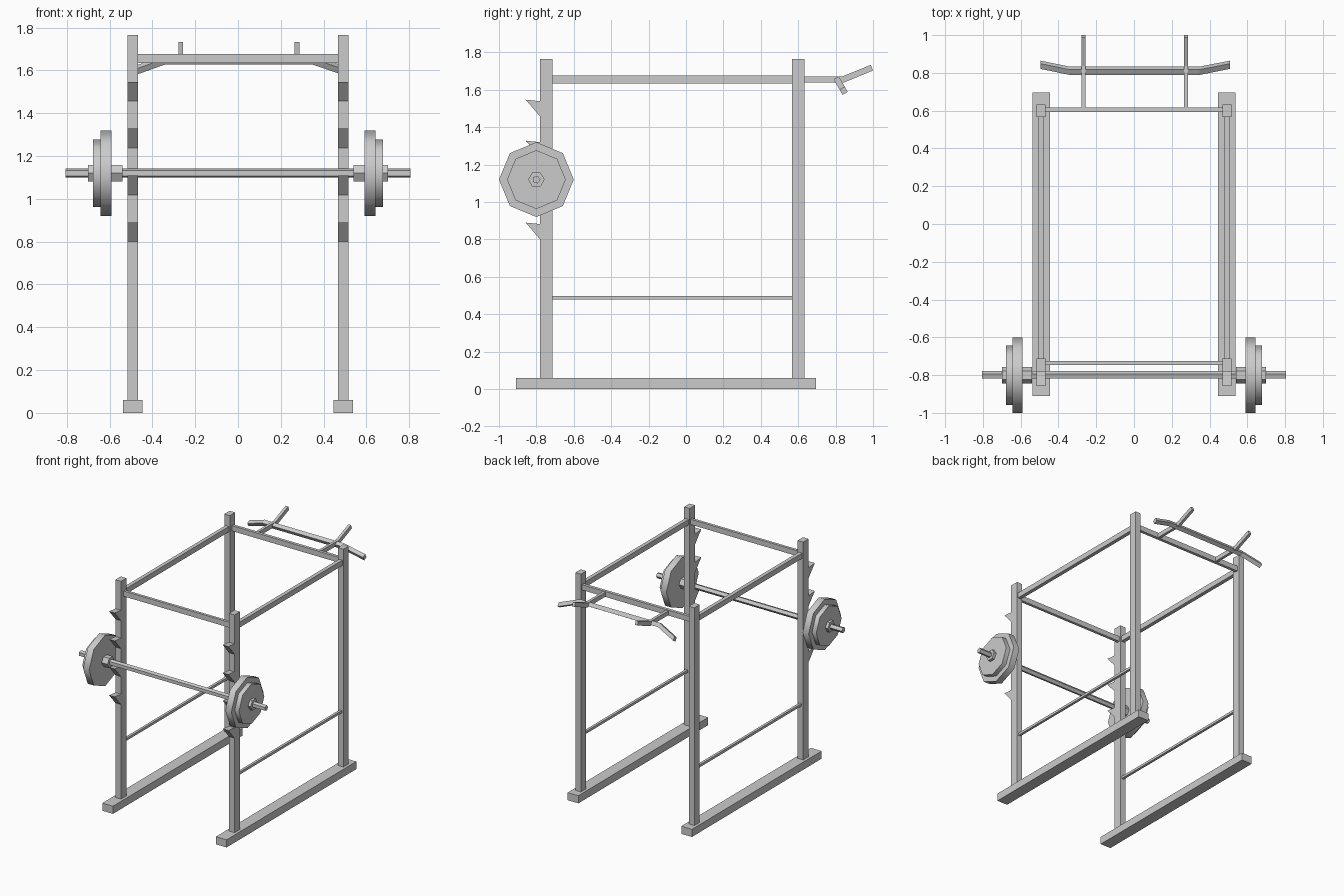
import bpy, bmesh, math
from mathutils import Vector

cube = bpy.data.objects.get("Cube")
if cube:
    bpy.data.objects.remove(cube, do_unlink=True)

steel = bpy.data.materials.new("grey_steel")
steel.use_nodes = True
GREY = (0.6, 0.6, 0.6, 1)
steel.diffuse_color = GREY
steel.node_tree.nodes["Principled BSDF"].inputs["Base Color"].default_value = GREY


def loft(name, rings, smooth=False):
    """Skin a closed solid through a list of matching point rings."""
    bm = bmesh.new()
    loops = [[bm.verts.new(p) for p in ring] for ring in rings]
    n = len(loops[0])
    for a, b in zip(loops, loops[1:]):
        for i in range(n):
            j = (i + 1) % n
            bm.faces.new((a[i], a[j], b[j], b[i]))
    bm.faces.new(loops[0])
    bm.faces.new(loops[-1])
    bmesh.ops.recalc_face_normals(bm, faces=bm.faces)
    mesh = bpy.data.meshes.new(name)
    bm.to_mesh(mesh)
    bm.free()
    mesh.materials.append(steel)
    ob = bpy.data.objects.new(name, mesh)
    bpy.context.collection.objects.link(ob)
    if smooth:
        bpy.ops.object.select_all(action="DESELECT")
        ob.select_set(True)
        bpy.context.view_layer.objects.active = ob
        bpy.ops.object.shade_smooth_by_angle(angle=math.radians(50))
    return ob


def prism(name, profile, x0, x1, smooth=False):
    """Extrude a (y, z) profile along x."""
    return loft(name, [[(x, y, z) for y, z in profile] for x in (x0, x1)], smooth)


def box(name, x, y, z):
    return prism(name, [(y[0], z[0]), (y[1], z[0]), (y[1], z[1]), (y[0], z[1])], *x)


def ngon(sides, r, centre):
    angles = [math.tau * i / sides for i in range(sides)]
    return [(centre[0] + r * math.cos(a), centre[1] + r * math.sin(a)) for a in angles]


POST_X = 0.492
FRONT = (-0.78, -0.713)
BACK = (0.567, 0.633)
RAIL_Z = (1.635, 1.677)
BAR = (-0.8, 1.12)


def around(c, width):
    return (c - width / 2, c + width / 2)


# Side frames, hooks and weights, once per side
for side, s in (("left", 1), ("right", -1)):
    x = s * POST_X
    box(side + "_foot", around(x, 0.092), (-0.91, 0.695), (0, 0.06))
    box(side + "_front_post", around(x, 0.048), FRONT, (0.06, 1.765))
    box(side + "_back_post", around(x, 0.048), BACK, (0.06, 1.765))
    box(side + "_top_rail", around(x, 0.03), (FRONT[1], BACK[0]), RAIL_Z)
    box(side + "_safety_bar", around(x, 0.02), (FRONT[1], BACK[0]), (0.479, 0.498))

    # Wedge shaped bar hooks
    for i in range(4):
        z = 0.89 + 0.219 * i
        wedge = [(-0.857, z), (FRONT[0], z - 0.008), (FRONT[0], z - 0.09)]
        prism(f"{side}_hook_{i + 1}", wedge, *around(x, 0.048))

    # Collar and the two stacked plates
    prism(side + "_collar", ngon(6, 0.044, BAR), s * 0.54, s * 0.70)
    prism(side + "_large_plate", ngon(8, 0.2, BAR), s * 0.59, s * 0.642, True)
    prism(side + "_small_plate", ngon(8, 0.157, BAR), s * 0.642, s * 0.678, True)

    # Bent arm carrying the pull-up grip
    arm = [(0.61, 1.638), (0.843, 1.638), (1.0, 1.703),
           (0.988, 1.733), (0.836, 1.672), (0.61, 1.672)]
    prism(side + "_grip_arm", arm, *around(s * 0.272 + 0.004, 0.022))

# Cross members
box("front_crossbar", (-0.47, 0.47), around(-0.736, 0.022), RAIL_Z)
box("back_crossbar", (-0.47, 0.47), around(0.605, 0.024), RAIL_Z)

# Barbell shaft
prism("barbell_shaft", ngon(5, 0.022, BAR), -0.805, 0.805)

# Pull-up grip: a square bar whose ends bend back and down
drop = Vector((0, 0.5, -0.866))
across = Vector((0, 0.866, 0.5))
half = 0.016
rings = []
for x, fall in ((-0.495, 0.064), (-0.34, 0), (0.346, 0), (0.508, 0.064)):
    centre = Vector((x, 0.811, 1.65)) + drop * fall
    rings.append([centre + across * half * a + drop * half * b
                  for a, b in ((-1, -1), (1, -1), (1, 1), (-1, 1))])
loft("pull_up_grip", rings)
